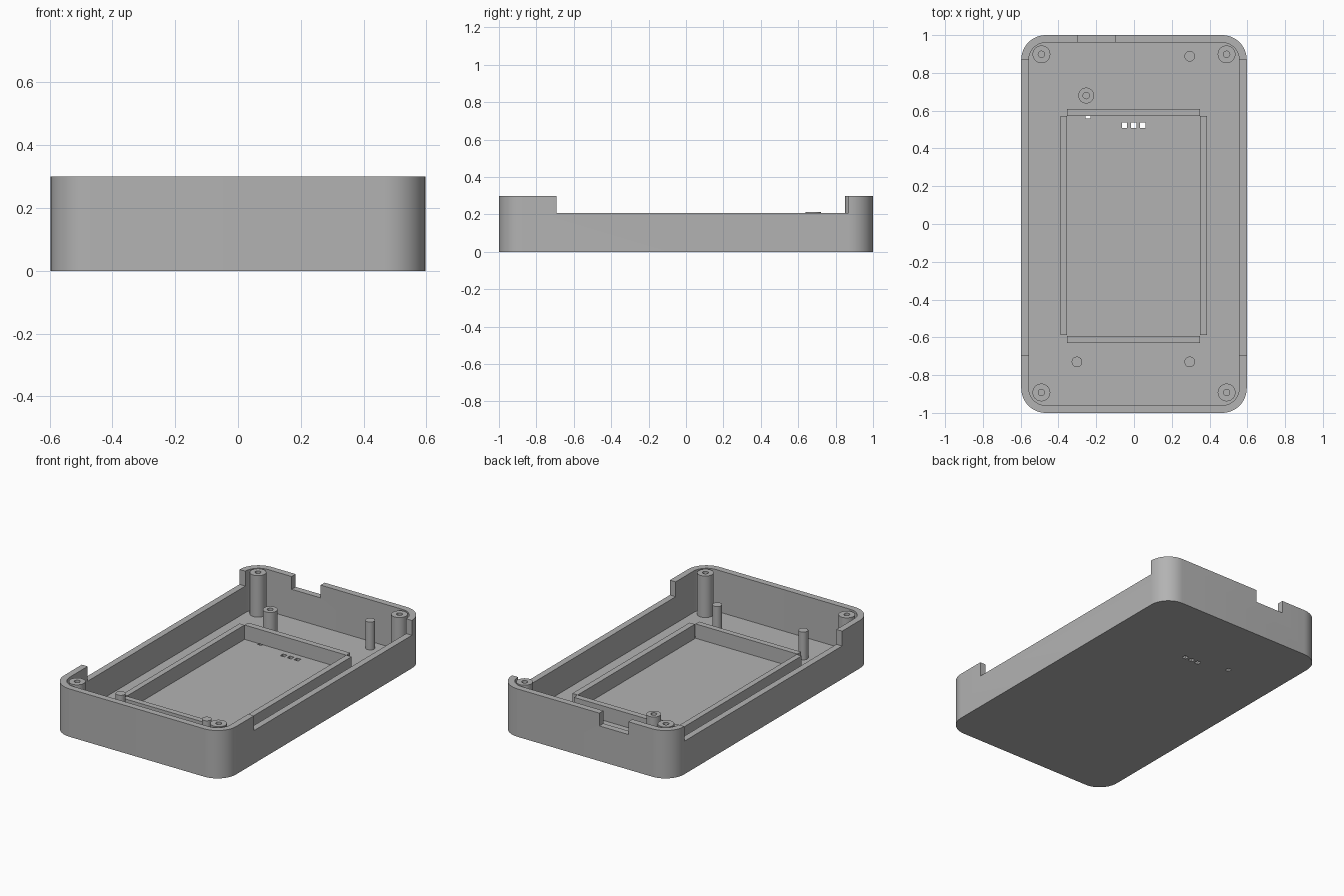
import bpy, bmesh, math

if "Cube" in bpy.data.objects:
    bpy.data.objects.remove(bpy.data.objects["Cube"])

grey = bpy.data.materials.new("plain grey")
grey.use_nodes = True
grey.diffuse_color = (0.45, 0.45, 0.45, 1)
grey.node_tree.nodes["Principled BSDF"].inputs["Base Color"].default_value = grey.diffuse_color

FLOOR, TOP, LEDGE, POST = 0.04, 0.30, 0.207, 0.214
HALF_X, HALF_Y, WALL, RADIUS = 0.597, 1.0, 0.04, 0.13


def prism(name, outline, z0, z1):
    """Extrude a flat outline from z0 to z1."""
    bm = bmesh.new()
    face = bm.faces.new([bm.verts.new((x, y, z0)) for x, y in outline])
    grown = bmesh.ops.extrude_face_region(bm, geom=[face])["geom"]
    moved = [v for v in grown if isinstance(v, bmesh.types.BMVert)]
    bmesh.ops.translate(bm, verts=moved, vec=(0, 0, z1 - z0))
    bmesh.ops.recalc_face_normals(bm, faces=bm.faces)
    mesh = bpy.data.meshes.new(name)
    bm.to_mesh(mesh)
    bm.free()
    mesh.materials.append(grey)
    obj = bpy.data.objects.new(name, mesh)
    bpy.context.collection.objects.link(obj)
    return obj


def box(name, x0, x1, y0, y1, z0, z1):
    return prism(name, [(x0, y0), (x1, y0), (x1, y1), (x0, y1)], z0, z1)


def rod(name, x, y, r, z0, z1, n=32):
    turn = [2 * math.pi * i / n for i in range(n)]
    return prism(name, [(x + r * math.cos(a), y + r * math.sin(a)) for a in turn], z0, z1)


def rounded(hx, hy, r, steps=12):
    points = []
    for q, (sx, sy) in enumerate([(1, 1), (-1, 1), (-1, -1), (1, -1)]):
        for i in range(steps + 1):
            a = math.pi / 2 * (q + i / steps)
            points.append((sx * (hx - r) + r * math.cos(a), sy * (hy - r) + r * math.sin(a)))
    return points


def carve(obj, cutters):
    """Subtract the cutters, then throw them away."""
    for c in cutters:
        c.hide_render = True
        mod = obj.modifiers.new("cut", "BOOLEAN")
        mod.operation, mod.solver, mod.object = "DIFFERENCE", "EXACT", c
    graph = bpy.context.evaluated_depsgraph_get()
    mesh = bpy.data.meshes.new_from_object(obj.evaluated_get(graph))
    obj.modifiers.clear()
    obj.data = mesh
    for c in cutters:
        bpy.data.objects.remove(c)


def smooth(obj):
    bpy.ops.object.select_all(action="DESELECT")
    obj.select_set(True)
    bpy.context.view_layer.objects.active = obj
    bpy.ops.object.shade_smooth_by_angle(angle=math.radians(30))


# Tray: rounded shell, lowered side walls, back notch and floor openings
tray = prism("tray_shell", rounded(HALF_X, HALF_Y, RADIUS), 0, TOP)
hollow = rounded(HALF_X - WALL, HALF_Y - WALL, RADIUS - WALL)
cutters = [prism("hollow_cutter", hollow, FLOOR, 0.5)]
for s in (-1, 1):
    x0, x1 = sorted((s * 0.53, s * 0.7))
    cutters.append(box("side_cutter", x0, x1, -0.693, 0.868, LEDGE, 0.5))
cutters.append(box("notch_cutter", -0.3, -0.1, 0.9, 1.1, 0.22, 0.5))
for x, y in [(-0.05, 0.523), (-0.002, 0.523), (0.046, 0.523), (-0.244, 0.573)]:
    cutters.append(box("slot_cutter", x - 0.014, x + 0.014, y - 0.014, y + 0.014, -0.1, 0.1))
carve(tray, cutters)
smooth(tray)

# Low frame around the recessed bay, open at its outer corners
box("frame_right", -0.39, -0.355, -0.588, 0.572, FLOOR, 0.13)
box("frame_left", 0.35, 0.387, -0.588, 0.572, FLOOR, 0.13)
box("frame_front", -0.355, 0.35, -0.63, -0.594, FLOOR, 0.13)
box("frame_back", -0.355, 0.35, 0.572, 0.61, FLOOR, 0.13)

# Screw posts with blind holes
posts = [("corner_post", x, y, 0.047, TOP) for x in (-0.49, 0.49) for y in (-0.892, 0.898)]
posts.append(("inner_post", -0.253, 0.68, 0.042, POST))
for name, x, y, r, top in posts:
    post = rod(name, x, y, r, FLOOR, top)
    carve(post, [rod("hole_cutter", x, y, 0.017, FLOOR + 0.01, 0.5)])
    smooth(post)

# Plain support pins
for x, y in [(0.295, 0.888), (0.295, -0.73), (-0.302, -0.73)]:
    smooth(rod("support_pin", x, y, 0.028, FLOOR, POST))
